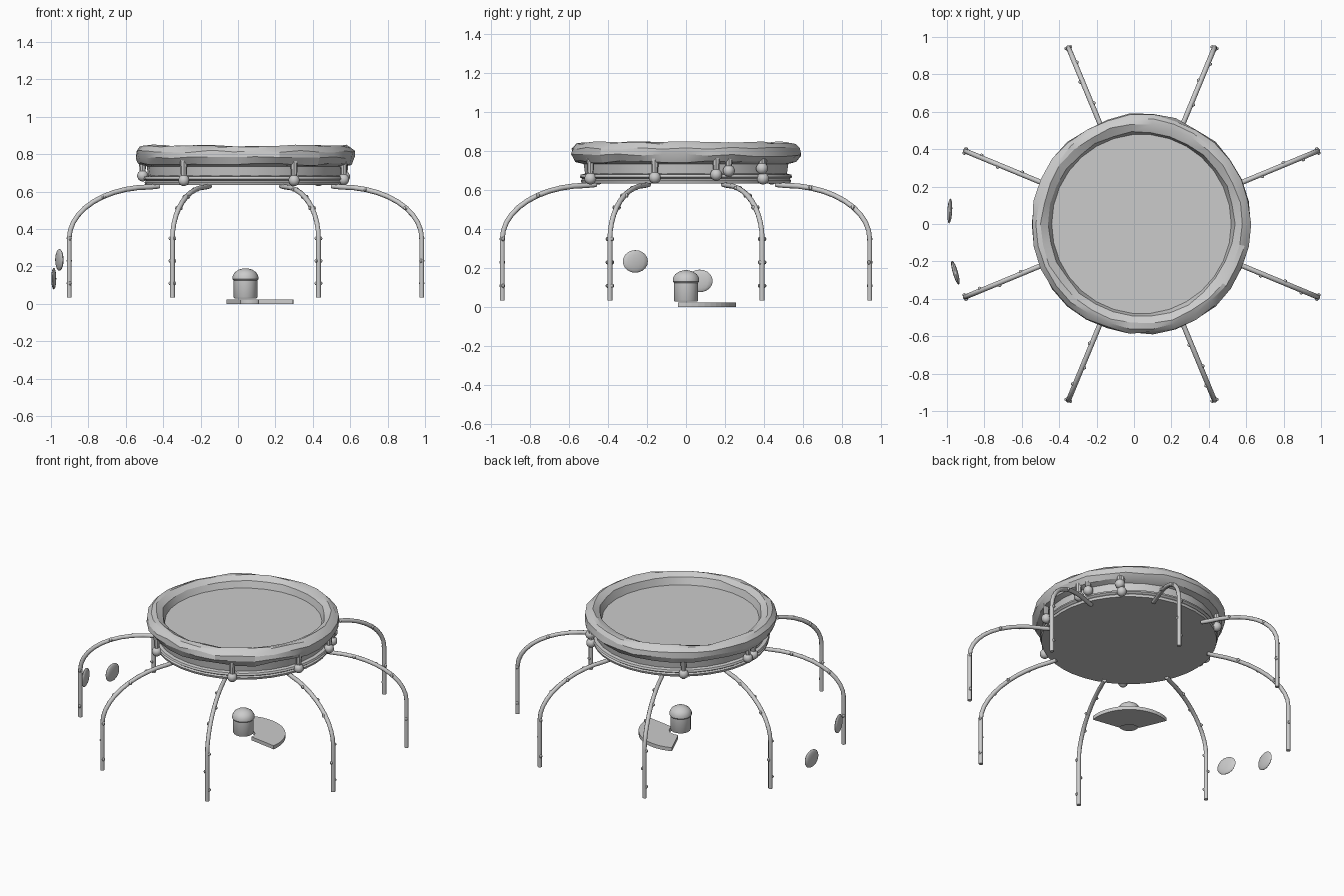
import bpy, bmesh, math, random
from mathutils import Vector, Matrix

random.seed(4)
if "Cube" in bpy.data.objects:
    bpy.data.objects.remove(bpy.data.objects["Cube"])

CX = 0.04  # axis of the basin

grey = bpy.data.materials.new("stone_grey")
grey.use_nodes = True
grey.diffuse_color = (0.6, 0.6, 0.6, 1)
grey.node_tree.nodes["Principled BSDF"].inputs["Base Color"].default_value = (0.6, 0.6, 0.6, 1)


def finish(bm, name, smooth=None):
    bmesh.ops.recalc_face_normals(bm, faces=bm.faces)
    mesh = bpy.data.meshes.new(name)
    bm.to_mesh(mesh)
    bm.free()
    mesh.materials.append(grey)
    ob = bpy.data.objects.new(name, mesh)
    bpy.context.collection.objects.link(ob)
    if smooth:
        bpy.ops.object.select_all(action='DESELECT')
        ob.select_set(True)
        bpy.context.view_layer.objects.active = ob
        bpy.ops.object.shade_smooth_by_angle(angle=math.radians(smooth))
    return ob


def bridge(bm, rings):
    """Skin closed rings and cap both ends."""
    for a, b in zip(rings, rings[1:]):
        for i in range(len(a)):
            j = (i + 1) % len(a)
            bm.faces.new((a[i], a[j], b[j], b[i]))
    bm.faces.new(rings[0])
    bm.faces.new(rings[-1])


def lathe(name, profile, sides, smooth=None, rough=None):
    bm = bmesh.new()
    rings = []
    for r, z in profile:
        amount = rough(r, z) if rough else 0
        ring = []
        for i in range(sides):
            a = math.tau * i / sides
            rr = r + random.uniform(-amount, amount)
            zz = z + random.uniform(-amount, amount)
            ring.append(bm.verts.new((CX + rr * math.cos(a), rr * math.sin(a), zz)))
        rings.append(ring)
    bridge(bm, rings)
    return finish(bm, name, smooth)


def ball(bm, centre, scale, u=10, v=7, turn=Matrix()):
    m = Matrix.Translation(centre) @ turn @ Matrix.Diagonal((*scale, 1))
    bmesh.ops.create_uvsphere(bm, u_segments=u, v_segments=v, radius=1, matrix=m)


# Basin: stepped base, wall, rough rounded rim and shallow floor
lathe("basin_base", [(0.515, 0.635), (0.535, 0.635), (0.54, 0.65), (0.532, 0.658),
                     (0.545, 0.667), (0.54, 0.68), (0.52, 0.685)], 40, 30)
lathe("basin_rim", [(0.52, 0.68), (0.528, 0.735), (0.568, 0.747), (0.588, 0.78),
                    (0.585, 0.815), (0.56, 0.84), (0.535, 0.845), (0.495, 0.825),
                    (0.48, 0.78)], 30, 20,
      lambda r, z: 0.007 if z > 0.74 and r > 0.49 else 0)

# Legs: arch outwards, then drop straight down
path = [(0.5, 0.63)]
for i in range(11):
    t = math.pi / 2 * (1 - i / 10)
    path.append((0.55 + 0.47 * math.cos(t), 0.35 + 0.275 * math.sin(t)))
path += [(1.02, 0.2), (1.02, 0.035)]


def leg(name, angle):
    bm = bmesh.new()
    out = Vector((math.cos(angle), math.sin(angle), 0))
    side = Vector((-out.y, out.x, 0))
    up = Vector((0, 0, 1))
    pts = [Vector((CX, 0, 0)) + out * r + up * z for r, z in path]
    rings = []
    for i, p in enumerate(pts):
        along = (pts[min(i + 1, len(pts) - 1)] - pts[max(i - 1, 0)]).normalized()
        across = along.cross(side)
        rings.append([bm.verts.new(p + 0.0135 * (side * math.cos(k * math.tau / 8)
                                                 + across * math.sin(k * math.tau / 8)))
                      for k in range(8)])
    bridge(bm, rings)
    # Small knobs on alternating sides of the leg
    knobs = pts[3:9:2]
    knobs += [Vector((CX, 0, z)) + out * 1.02 for z in (0.35, 0.23, 0.11)]
    for i, p in enumerate(knobs):
        sign = 1 if i % 2 else -1
        ball(bm, p + side * 0.012 * sign, (0.011, 0.011, 0.011), 6, 5)
    finish(bm, name, 50)


for n in range(8):
    leg(f"leg_{n + 1}", math.radians(22.5 + 45 * n))

# Hanging lamps: flared strut under the rim with a ball at its foot
lamps = [(-0.33, -0.45, 0.66), (0.26, -0.49, 0.66), (0.525, -0.16, 0.665),
         (0.53, 0.155, 0.68), (0.51, 0.22, 0.7), (0.39, 0.395, 0.66),
         (0.4, 0.39, 0.712), (-0.33, 0.44, 0.66), (-0.55, 0.07, 0.685),
         (-0.55, 0.01, 0.685)]
for n, (x, y, z) in enumerate(lamps):
    bm = bmesh.new()
    ball(bm, (CX + x, y, z), (0.031, 0.031, 0.031))
    height = 0.785 - z
    bmesh.ops.create_cone(bm, cap_ends=True, segments=8, radius1=0.014, radius2=0.022,
                          depth=height, matrix=Matrix.Translation((CX + x, y, z + height / 2)))
    finish(bm, f"lamp_{n + 1}", 40)

# Domed post in the middle
lathe("domed_post", [(0.06, 0.03), (0.063, 0.035), (0.063, 0.125), (0.069, 0.132),
                     (0.068, 0.15), (0.056, 0.17), (0.034, 0.184), (0.008, 0.19)], 18, 35)

# Fan-shaped step beside the post
bm = bmesh.new()
outline = []
for radius, order in ((0.257, range(17)), (0.07, range(16, -1, -1))):
    for i in order:
        a = math.radians(-9 + 122 * i / 16)
        outline.append((CX + radius * math.cos(a), radius * math.sin(a)))
rings = [[bm.verts.new((x, y, z)) for x, y in outline] for z in (0, 0.024)]
bridge(bm, rings)
finish(bm, "fan_step")

# Two floating lens-shaped pads
for name, centre, thick, yaw in (("pad_low", (-0.985, 0.07, 0.135), 0.013, -3),
                                 ("pad_high", (-0.955, -0.26, 0.235), 0.014, 16)):
    bm = bmesh.new()
    turn = Matrix.Rotation(math.radians(yaw), 4, 'Z')
    ball(bm, centre, (thick, 0.067, 0.058), 14, 10, turn)
    finish(bm, name, 40)
